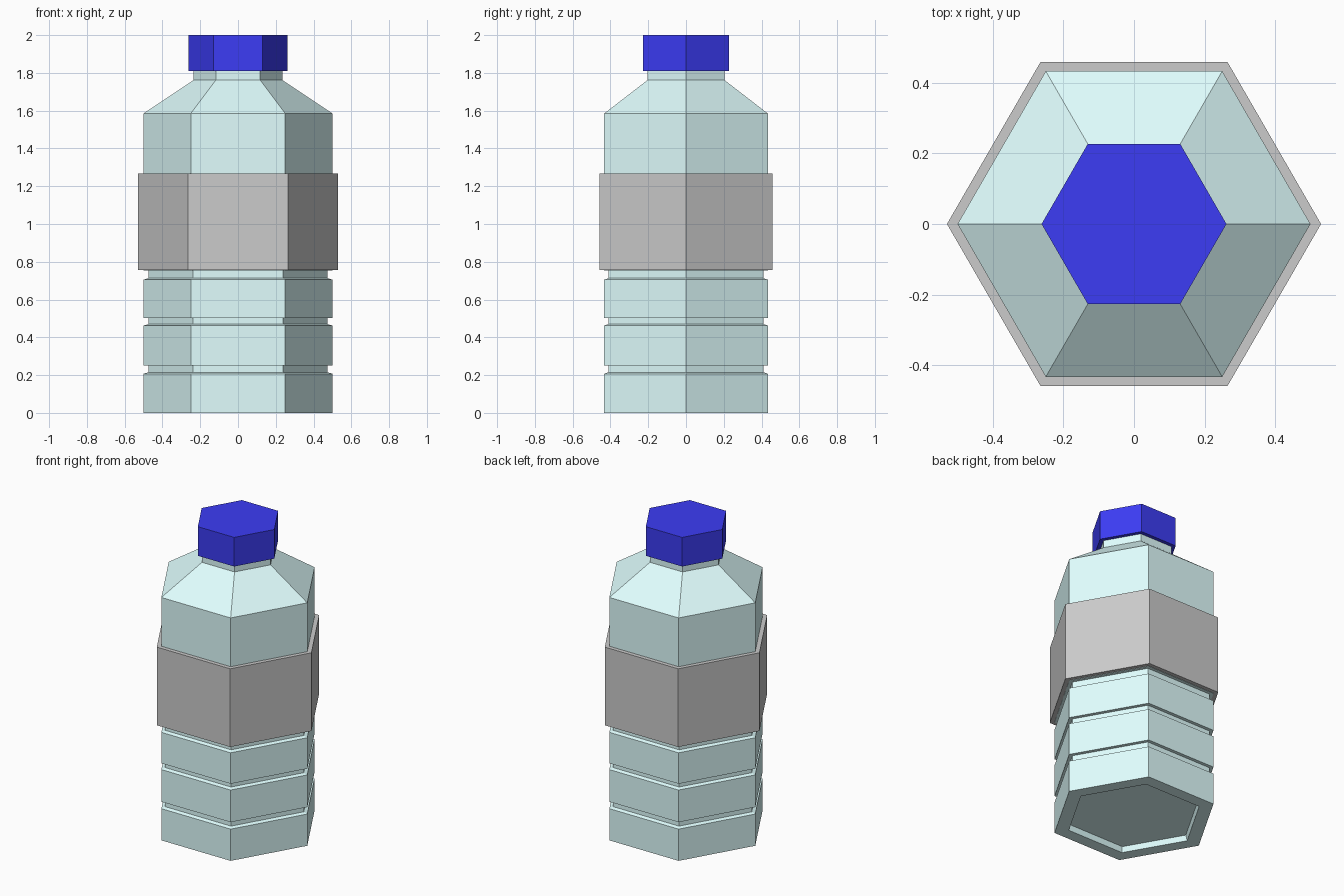
import bpy, bmesh
from math import cos, sin, pi

if "Cube" in bpy.data.objects:
    bpy.data.objects.remove(bpy.data.objects["Cube"])

SIDES = 6


def material(name, rgb):
    m = bpy.data.materials.new(name)
    m.diffuse_color = (*rgb, 1)
    m.use_nodes = True
    m.node_tree.nodes["Principled BSDF"].inputs["Base Color"].default_value = m.diffuse_color
    return m


def lathe(name, profile, mat=None, closed=False):
    """Sweep (radius, z) points round z as a hexagon; open profiles get end caps."""
    bm = bmesh.new()
    rings = [[bm.verts.new((r * cos(2 * pi * i / SIDES), r * sin(2 * pi * i / SIDES), z))
              for i in range(SIDES)] for r, z in profile]
    pairs = list(zip(rings, rings[1:]))
    if closed:
        pairs.append((rings[-1], rings[0]))
    else:
        bm.faces.new(rings[0][::-1])
        bm.faces.new(rings[-1])
    for a, b in pairs:
        for i in range(SIDES):
            j = (i + 1) % SIDES
            bm.faces.new((a[i], a[j], b[j], b[i]))
    bmesh.ops.recalc_face_normals(bm, faces=bm.faces)
    mesh = bpy.data.meshes.new(name)
    bm.to_mesh(mesh)
    bm.free()
    ob = bpy.data.objects.new(name, mesh)
    bpy.context.collection.objects.link(ob)
    if mat:
        mesh.materials.append(mat)
    return ob


plastic = material("pale_plastic", (0.75, 1.0, 1.0))
blue = material("cap_blue", (0.045, 0.045, 0.91))

# Bottle: recessed base, three grooved bands, shoulder and neck
R, G = 0.50, 0.475
profile = [(0.40, 0.035), (0.41, 0.0), (R, 0.0)]
for low, high in ((0.207, 0.252), (0.462, 0.503), (0.705, 0.755)):
    profile += [(R, low), (G, low + 0.008), (G, high), (R, high)]
profile += [(R, 1.585), (0.235, 1.762), (0.235, 1.82)]
lathe("bottle", profile, plastic)

# Label sleeve around the middle
lathe("label", [(0.49, 0.757), (0.53, 0.757), (0.53, 1.267), (0.49, 1.267)], closed=True)

# Screw cap
lathe("cap", [(0.262, 1.81), (0.262, 2.0)], blue)
